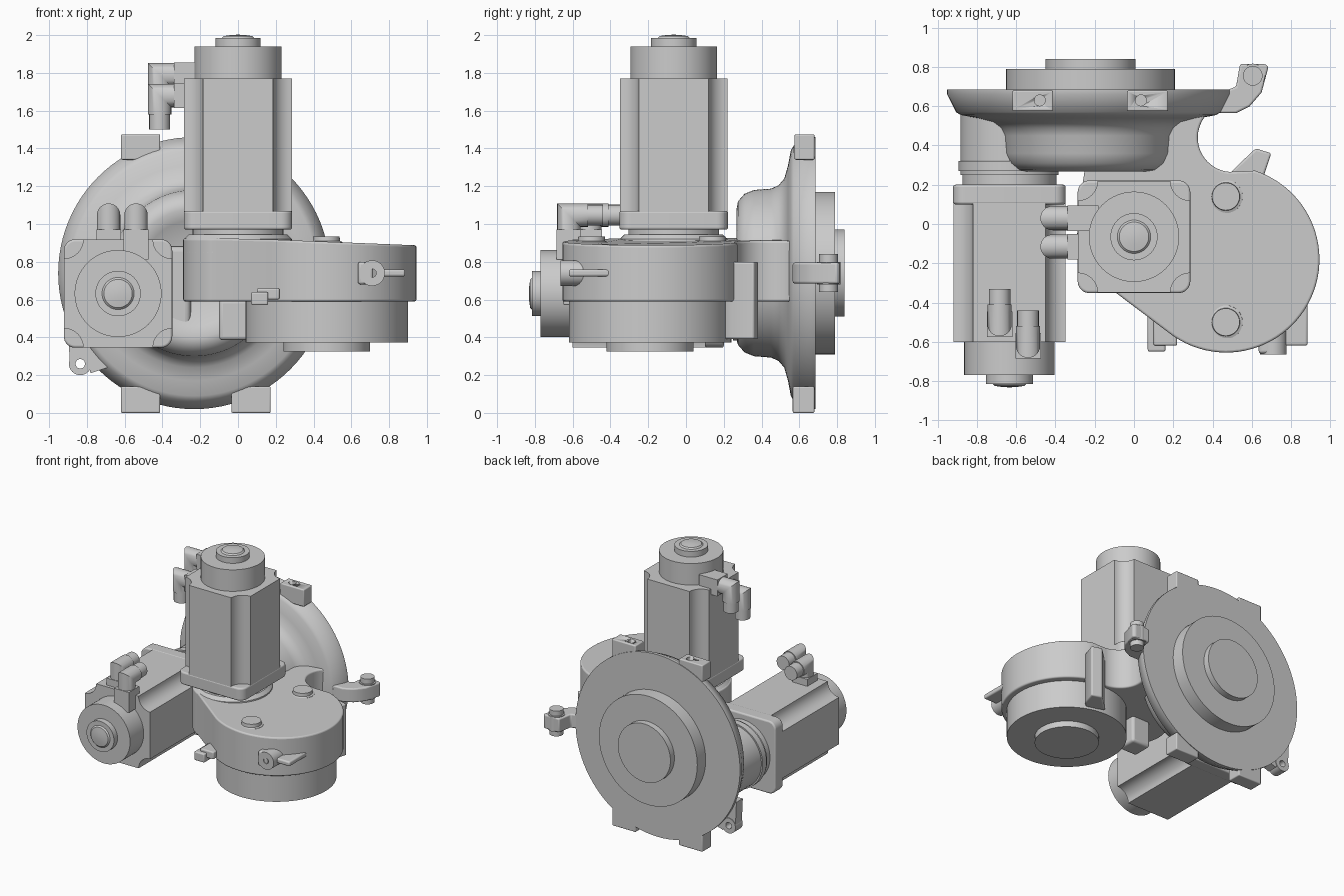
import bpy, bmesh
from math import pi, sin, cos, radians
from mathutils import Matrix, Vector

if "Cube" in bpy.data.objects:
    bpy.data.objects.remove(bpy.data.objects["Cube"])

I = Matrix.Identity(4)


def loft(name, rings, m=I, closed=False, bevel=0, smooth=35):
    """Skin a list of equal-length rings; cap the ends or join last to first."""
    bm = bmesh.new()
    vs = [[bm.verts.new(m @ Vector(p)) for p in r] for r in rings]
    n = len(vs[0])
    pairs = list(zip(vs, vs[1:])) + ([(vs[-1], vs[0])] if closed else [])
    for a, b in pairs:
        for i in range(n):
            j = (i + 1) % n
            bm.faces.new((a[i], a[j], b[j], b[i]))
    if not closed:
        bm.faces.new(vs[0])
        bm.faces.new(vs[-1])
    bmesh.ops.recalc_face_normals(bm, faces=bm.faces[:])
    me = bpy.data.meshes.new(name)
    bm.to_mesh(me)
    bm.free()
    ob = bpy.data.objects.new(name, me)
    bpy.context.collection.objects.link(ob)
    if bevel:
        b = ob.modifiers.new("round", 'BEVEL')
        b.width, b.segments, b.limit_method = bevel, 4, 'ANGLE'
        b.angle_limit = radians(40)
    bpy.ops.object.select_all(action='DESELECT')
    bpy.context.view_layer.objects.active = ob
    ob.select_set(True)
    bpy.ops.object.shade_smooth_by_angle(angle=radians(smooth))
    return ob


def lathe(name, prof, m=I, n=64, **k):
    """Turn (radius, height) points about local z."""
    return loft(name, [[(r * cos(2 * pi * i / n), r * sin(2 * pi * i / n), z)
                        for i in range(n)] for r, z in prof], m, **k)


def prism(name, pts, z0, z1, m=I, **k):
    return loft(name, [[(x, y, z) for x, y in pts] for z in (z0, z1)], m, **k)


def box(name, x0, x1, y0, y1, z0, z1, **k):
    return prism(name, [(x0, y0), (x1, y0), (x1, y1), (x0, y1)], z0, z1, **k)


def arc(cx, cy, r, a0, a1, n=12):
    return [(cx + r * cos(radians(a0 + (a1 - a0) * i / n)),
             cy + r * sin(radians(a0 + (a1 - a0) * i / n))) for i in range(n + 1)]


def square(h, r, concave=False):
    """Square section with rounded or scooped corners."""
    pts = []
    for k, (sx, sy) in enumerate([(1, 1), (-1, 1), (-1, -1), (1, -1)]):
        a = 90 * k
        if concave:
            pts += arc(sx * h, sy * h, r, a + 270, a + 180, 8)
        else:
            pts += arc(sx * (h - r), sy * (h - r), r, a, a + 90, 8)
    return pts


def elbow(name, m, x0, xm, y, z, z1, r, n=24):
    """Mitred tube: out along -x, then down."""
    cs = [(r * cos(2 * pi * i / n), r * sin(2 * pi * i / n)) for i in range(n)]
    return loft(name, [[(x0, y + c, z + s) for c, s in cs],
                       [(xm - s, y + c, z + s) for c, s in cs],
                       [(xm - s, y + c, z1) for c, s in cs]], m)


def motor(tag, m):
    # stepped neck, mounting flange, grooved body, end cap with dome
    lathe(tag + "_neck", [(.25, -.1), (.25, -.05), (.24, -.05), (.24, .01)], m)
    prism(tag + "_flange", square(.287, .06), 0, .1, m, bevel=.012)
    prism(tag + "_body", square(.285, .1, True), .09, .80, m)
    lathe(tag + "_cap", [(.23, .79), (.23, .97), (.12, .97), (.12, 1.015),
                         (.085, 1.015), (.075, 1.025), (.04, 1.03), (.01, 1.032)], m)
    # two angled cable connectors
    for i, (x0, y, z) in enumerate([(-.18, .095, .82), (-.26, -.05, .71)]):
        elbow(f"{tag}_connector_{i}", m, x0, -.415, y, z, z - .10, .062)
        lathe(f"{tag}_plug_{i}", [(.055, z - .18), (.055, z - .09)],
              m @ Matrix.Translation((-.415, y, 0)), n=24)
        prism(f"{tag}_socket_{i}", [(x0, y - .065), (-.34, y - .065), (-.34, y + .065),
                                    (x0, y + .065)], z - .065, z + .065, m)


# frames: motor pointing to -y, and a turning axis along +y for the big disc
FRONT = Matrix(((0, 1, 0, -.635), (0, 0, -1, .2), (-1, 0, 0, .632), (0, 0, 0, 1)))
motor("upright_motor", Matrix.Translation((0, -.065, .97)))
motor("side_motor", FRONT)


def along_y(x, z):
    return Matrix(((1, 0, 0, x), (0, 0, 1, 0), (0, -1, 0, z), (0, 0, 0, 1)))


# large pump: bowl shaped housing with flange, and stepped rear cover
BIG = along_y(-.232, .74)
lathe("large_housing", [(.01, .33), (.2, .33), (.28, .285), (.34, .268), (.38, .275),
                        (.42, .31), (.44, .36), (.447, .45), (.465, .49), (.5, .52),
                        (.57, .54), (.65, .555), (.675, .57), (.72, .66), (.72, .685),
                        (.01, .685)], BIG, n=96)
lathe("large_rear_cover", [(.43, .67), (.43, .79), (.23, .79), (.23, .84)],
      along_y(-.222, .74), n=72)
# seat joining the side motor to the large housing
seat = arc(-.635, -.632, .25, 90, 270, 24) + [(-.25, -.882), (-.25, -.382)]
prism("side_motor_seat", seat, .295, .6, along_y(0, 0), bevel=.03)
lathe("side_motor_collar", [(.26, .27), (.26, .32)], along_y(-.635, .632))

# square lugs on the flange, drilled at the top
for x0 in (-.62, -.035):
    box("foot_lug", x0, x0 + .208, .565, .68, 0, .14, bevel=.008)
    lug = box("top_lug", x0, x0 + .208, .575, .68, 1.34, 1.475, bevel=.008)
    cut = lathe("lug_hole_cutter", [(.028, 1.42), (.028, 1.6)],
                Matrix.Translation((-.48 if x0 < -.1 else .035, .63, 0)), n=24)
    cut.hide_render = True
    cut.hide_viewport = True
    bo = lug.modifiers.new("hole", 'BOOLEAN')
    bo.operation, bo.object = 'DIFFERENCE', cut
# holed ear low on the left edge
lathe("left_ear", [(.025, .57), (.06, .57), (.06, .66), (.025, .66)],
      along_y(-.835, .26), n=32, closed=True)
prism("left_ear_web", [(-.90, -.46), (-.89, -.25), (-.81, -.212), (-.77, -.215),
                       (-.65, -.2), (-.7, -.45)][:2] +
      [(-.865, -.29), (-.80, -.28), (-.78, -.21), (-.66, -.25), (-.7, -.45)],
      .575, .655, along_y(0, 0))

# hooked bracket with bolt on the right edge
hook = [(.40, .565), (.52, .565), (.59, .60), (.65, .67), (.685, .80), (.67, .815),
        (.54, .815), (.52, .70), (.47, .68), (.40, .68)]
prism("hook_bracket", hook, .685, .795, bevel=.012)
lathe("hook_bolt", [(.05, .64), (.05, .68), (.062, .68), (.062, .80), (.05, .80), (.05, .84)],
      Matrix.Translation((.605, .755, 0)), n=32)

# small pump: snail shaped body that flows into the large housing
outline = (arc(.47, -.18, .475, -128, 72, 48) + arc(.5, .44, .175, 265, 130, 20) +
           [(.3, .6), (-.2, .58), (-.24, .35), (-.27, .15)] +
           arc(0, -.065, .29, 165, 245, 16))
loft("small_housing", [[(x, y, .59) for x, y in outline],
                       [(x * 1.0, y, .925 - .04 * max(x, 0)) for x, y in outline]],
     bevel=.055)
lathe("upright_motor_seat", [(.29, .85), (.285, .92), (.26, .945), (.25, .945)],
      Matrix.Translation((0, -.065, 0)))
lathe("small_lower_cover", [(.23, .325), (.23, .372), (.43, .372), (.43, .62)],
      Matrix.Translation((.47, -.19, 0)), n=72)
# bolts on top of the small housing
for y in (.14, -.5):
    lathe("housing_bolt", [(.09, .88), (.085, .905), (.072, .91), (.07, .935)],
          Matrix.Translation((.468, y, 0)), n=32)

# ears, ribs and brackets around the small housing
prism("rear_bracket", [(.48, .25), (.54, .31), (.62, .385), (.70, .36), (.66, .24), (.62, .2)],
      .39, .80, bevel=.012)
box("inner_bracket", -.10, .06, -.1, .06, .385, .60, bevel=.02)
box("front_lug", .07, .16, -.65, -.45, .57, .64, bevel=.01)
box("front_lug_arm", .1, .22, -.62, -.45, .60, .66, bevel=.01)
lathe("front_ear", [(.022, -.665), (.068, -.665), (.068, -.45), (.022, -.45)],
      along_y(.71, .74), n=32, closed=True)
box("front_ear_root", .635, .715, -.66, -.45, .68, .80, bevel=.015)
box("front_ear_grip", .74, .885, -.62, -.40, .722, .76, bevel=.012)
